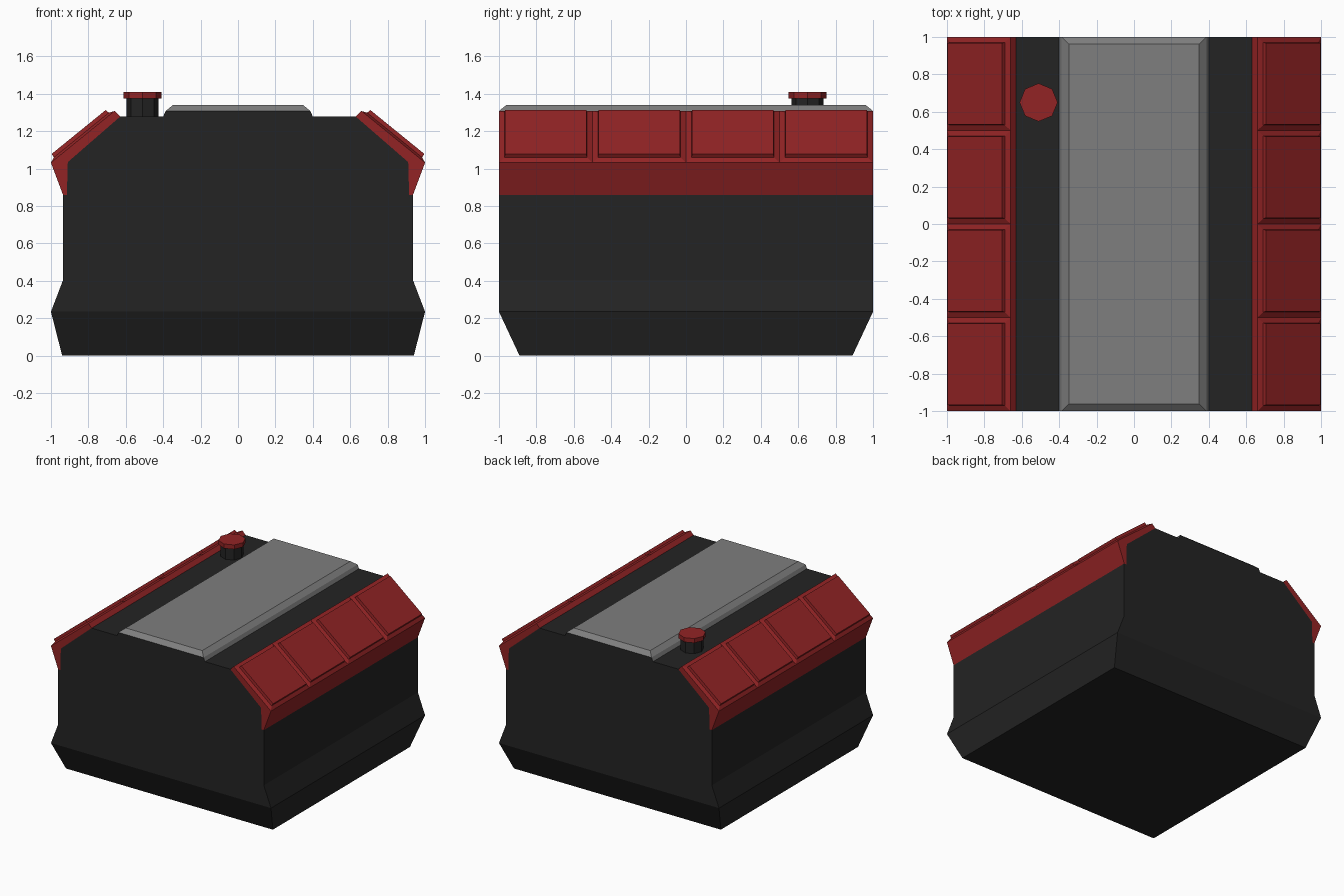
import bpy, bmesh, math
from mathutils import Vector

if "Cube" in bpy.data.objects:
    bpy.data.objects.remove(bpy.data.objects["Cube"])


def material(name, rgb):
    m = bpy.data.materials.new(name)
    m.diffuse_color = (*rgb, 1)
    m.use_nodes = True
    m.node_tree.nodes["Principled BSDF"].inputs["Base Color"].default_value = m.diffuse_color
    return m


BLACK = material("charcoal", (0.017, 0.017, 0.017))
GREY = material("grey", (0.21, 0.21, 0.21))
RED = material("red", (0.29, 0.017, 0.018))


def prism(profile, stations):
    """Closed xz profile swept along the given y stations."""
    bm = bmesh.new()
    rings = [[bm.verts.new((x, y, z)) for x, z in profile] for y in stations]
    n = len(profile)
    for a, b in zip(rings, rings[1:]):
        for i in range(n):
            j = (i + 1) % n
            bm.faces.new((a[i], a[j], b[j], b[i]))
    bm.faces.new(rings[0])
    bm.faces.new(rings[-1][::-1])
    bmesh.ops.recalc_face_normals(bm, faces=bm.faces[:])
    return bm


def finish(bm, name, *mats):
    me = bpy.data.meshes.new(name)
    bm.to_mesh(me)
    bm.free()
    for m in mats:
        me.materials.append(m)
    ob = bpy.data.objects.new(name, me)
    bpy.context.collection.objects.link(ob)
    return ob


# Body: mirrored half profile, lower skirt tapered at both ends
half = [(0.94, 0), (1, 0.235), (0.935, 0.405), (0.935, 0.858), (0.915, 0.858),
        (0.91, 1.035), (0.63, 1.278), (0.40, 1.278), (0.387, 1.308)]
bm = prism(half + [(-x, z) for x, z in reversed(half)], (-1, 1))
bmesh.ops.bisect_plane(bm, geom=bm.verts[:] + bm.edges[:] + bm.faces[:],
                       plane_co=(0, 0, 0.235), plane_no=(0, 0, 1), dist=0.001)
for v in bm.verts:
    if v.co.z < 0.01:
        v.co.y *= 0.89

# Grey raised lid on top of the body
bm.normal_update()
top = [f for f in bm.faces if f.calc_center_median().z > 1.3]
bmesh.ops.inset_individual(bm, faces=top, thickness=0.055, depth=0.032)
bm.normal_update()
for f in bm.faces:
    if f.calc_center_median().z > 1.285:
        f.material_index = 1
finish(bm, "body", BLACK, GREY)

# Red shoulder guard with four raised panels, mirrored to the other side
guard = [(0.935, 0.858), (1, 1.032), (0.66, 1.308), (0.63, 1.278),
         (0.91, 1.035), (0.915, 0.858)]
bm = prism(guard, (-1, -0.5, 0, 0.5, 1))
inner = [f for f in bm.faces if f.normal.x < -0.1 and f.normal.z < 0.1]
bmesh.ops.delete(bm, geom=inner, context='FACES')
panels = [f for f in bm.faces if f.normal.z > 0.5 and f.normal.x > 0.3]
bmesh.ops.inset_individual(bm, faces=panels, thickness=0.042, depth=0.012)
bmesh.ops.inset_individual(bm, faces=panels, thickness=0.004, depth=0.022)
ob = finish(bm, "shoulder_guard", RED)
ob.modifiers.new("mirror", 'MIRROR').use_mirror_merge = False

# Filler neck and cap
for name, r, z0, z1, mat in (("filler_neck", 0.086, 1.27, 1.376, BLACK),
                             ("filler_cap", 0.102, 1.374, 1.41, RED)):
    bpy.ops.mesh.primitive_cylinder_add(vertices=8, radius=r, depth=z1 - z0,
                                        location=(-0.51, 0.65, (z0 + z1) / 2))
    ob = bpy.context.object
    ob.name = name
    ob.data.materials.append(mat)
